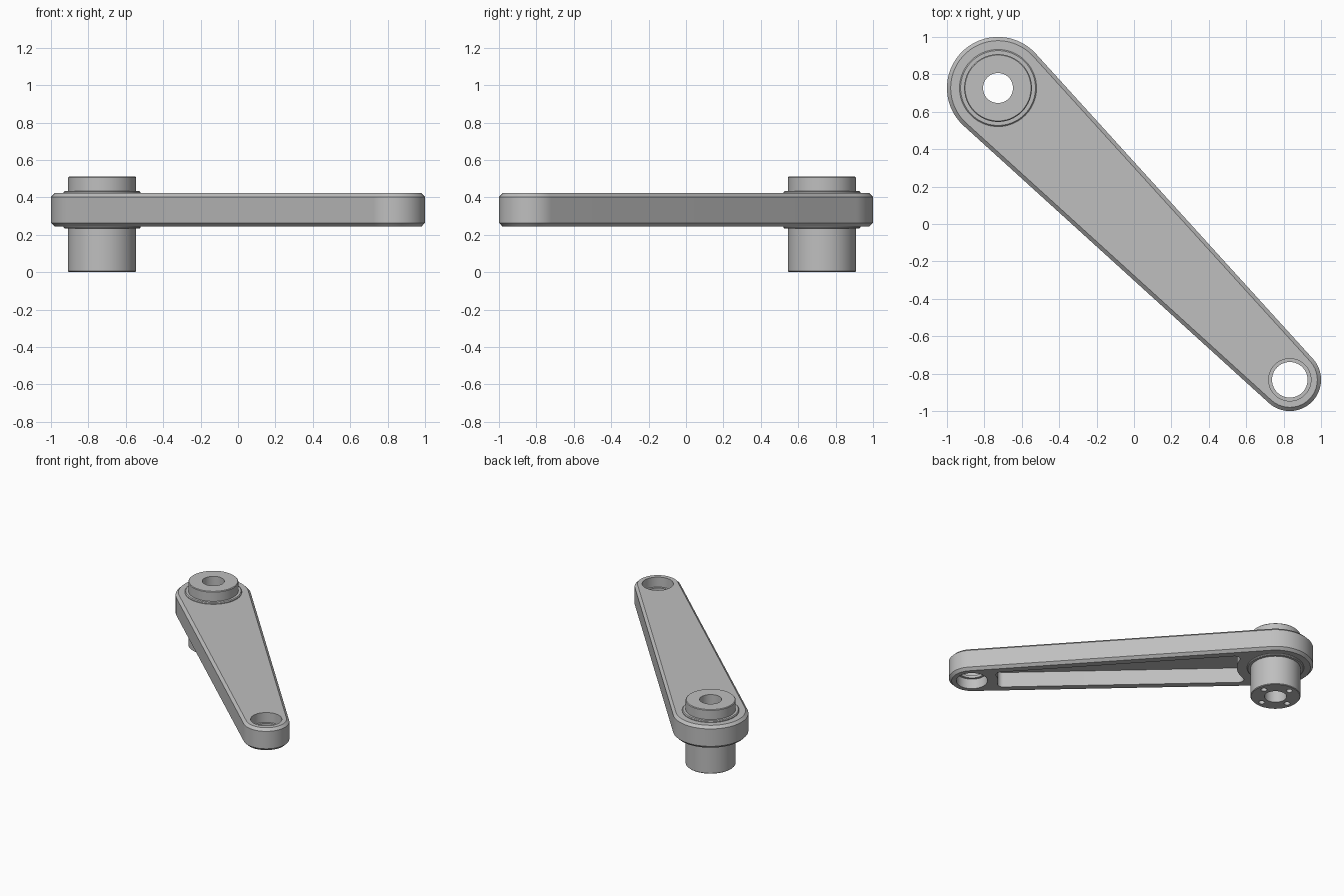
import bpy, bmesh
from math import pi, sin, cos, asin, atan2, sqrt, hypot, radians
from mathutils import Matrix, Vector

cube = bpy.data.objects.get("Cube")
if cube:
    bpy.data.objects.remove(cube)

# Main dimensions
HUB, TIP = Vector((-0.727, 0.727, 0)), Vector((0.833, -0.833, 0))
R1, R2 = 0.273, 0.167
LOW, HIGH, CHAMFER = 0.243, 0.422, 0.02
LENGTH = (TIP - HUB).length
TAPER = asin((R1 - R2) / LENGTH)
TANGENT = pi / 2 - TAPER
ARM_FRAME = Matrix.Translation(HUB) @ Matrix.Rotation(-pi / 4, 4, 'Z')

grey = bpy.data.materials.new("satin grey")
grey.use_nodes = True
colour = (0.52, 0.52, 0.52, 1)
grey.diffuse_color = colour
grey.node_tree.nodes["Principled BSDF"].inputs["Base Color"].default_value = colour


def arc(cx, cy, r, a, b, n):
    return [(cx + r * cos(a + (b - a) * i / n), cy + r * sin(a + (b - a) * i / n))
            for i in range(n + 1)]


def loft(name, rings, frame):
    """Skin a stack of (outline, z) rings that all have the same point count."""
    bm = bmesh.new()
    loops = [[bm.verts.new((x, y, z)) for x, y in pts] for pts, z in rings]
    count = len(loops[0])
    for low, high in zip(loops, loops[1:]):
        for i in range(count):
            j = (i + 1) % count
            bm.faces.new((low[i], low[j], high[j], high[i]))
    bm.faces.new(loops[0][::-1])
    bm.faces.new(loops[-1])
    bmesh.ops.recalc_face_normals(bm, faces=bm.faces)
    bm.transform(frame)
    mesh = bpy.data.meshes.new(name)
    bm.to_mesh(mesh)
    bm.free()
    obj = bpy.data.objects.new(name, mesh)
    bpy.context.collection.objects.link(obj)
    mesh.materials.append(grey)
    return obj


def turned(name, profile, centre, n=96):
    """Round solid from (radius, z) steps."""
    return loft(name, [(arc(0, 0, r, 0, 2 * pi * (n - 1) / n, n - 1), z)
                       for r, z in profile], Matrix.Translation(centre))


def cut(target, cutters):
    for c in cutters:
        mod = target.modifiers.new("cut", 'BOOLEAN')
        mod.operation, mod.solver, mod.object = 'DIFFERENCE', 'EXACT', c
    bpy.context.view_layer.update()
    result = bpy.data.meshes.new_from_object(
        target.evaluated_get(bpy.context.evaluated_depsgraph_get()))
    target.modifiers.clear()
    target.data = result
    for c in cutters:
        bpy.data.objects.remove(c)


def arm_outline(inset):
    return (arc(LENGTH, 0, R2 - inset, -TANGENT, TANGENT, 40)
            + arc(0, 0, R1 - inset, TANGENT, 2 * pi - TANGENT, 56))


def pocket_outline(wall=0.07, fillet=0.04, hub_r=0.28, tip_r=0.19):
    """Tapered pocket whose ends curve around the hub and the tip hole."""
    nx, ny = sin(TAPER), cos(TAPER)

    def corner(cx, big_r, end_r, side):
        d = big_r - wall - fillet
        t = side * sqrt((end_r + fillet) ** 2 - d * d)
        return cx + nx * d + ny * t, ny * d - nx * t

    px, py = corner(0, R1, hub_r, 1)
    qx, qy = corner(LENGTH, R2, tip_r, -1)
    hub_angle = atan2(py, px)
    tip_angle = atan2(qy, qx - LENGTH)
    half = (arc(LENGTH, 0, tip_r, pi, tip_angle, 8)
            + arc(qx, qy, fillet, tip_angle - pi, TANGENT, 10)[1:]
            + arc(px, py, fillet, TANGENT, hub_angle + pi, 10)
            + arc(0, 0, hub_r, hub_angle, 0, 12)[1:])
    return half + [(x, -y) for x, y in half[-2:0:-1]]


# Arm with chamfered rims, hollow underside and stepped tip hole
arm = loft("crank_arm", [(arm_outline(CHAMFER), LOW), (arm_outline(0), LOW + CHAMFER),
                         (arm_outline(0), HIGH - CHAMFER), (arm_outline(CHAMFER), HIGH)],
           ARM_FRAME)
outline = pocket_outline()
pocket = loft("pocket_cutter", [(outline, LOW - 0.05), (outline, LOW + 0.12)], ARM_FRAME)
tip_hole = turned("tip_hole_cutter", [(0.113, 0.1), (0.113, 0.322), (0.095, 0.322),
                                      (0.095, 0.343), (0.113, 0.343), (0.113, 0.6)], TIP)
hub_seat = turned("hub_seat_cutter", [(0.15, 0.1), (0.15, 0.6)], HUB)
cut(arm, [pocket, tip_hole, hub_seat])

# Hub sleeve with a thin collar standing proud of each arm face
hub = turned("hub", [(0.176, 0), (0.181, 0.005), (0.181, 0.233), (0.2, 0.233), (0.206, 0.239),
                     (0.206, 0.428), (0.2, 0.434), (0.181, 0.434), (0.181, 0.507),
                     (0.176, 0.512)], HUB)
cutters = [turned("bore_cutter", [(0.08, -0.1), (0.08, 0.7)], HUB)]
for k in range(4):
    a = radians(10 + 90 * k)
    spot = HUB + 0.13 * Vector((cos(a), sin(a), 0))
    cutters.append(turned("screw_hole_cutter", [(0.022, -0.1), (0.022, 0.12)], spot, 32))
cut(hub, cutters)

for obj in (arm, hub):
    bpy.ops.object.select_all(action='DESELECT')
    obj.select_set(True)
    bpy.context.view_layer.objects.active = obj
    bpy.ops.object.shade_smooth_by_angle(angle=radians(25))
